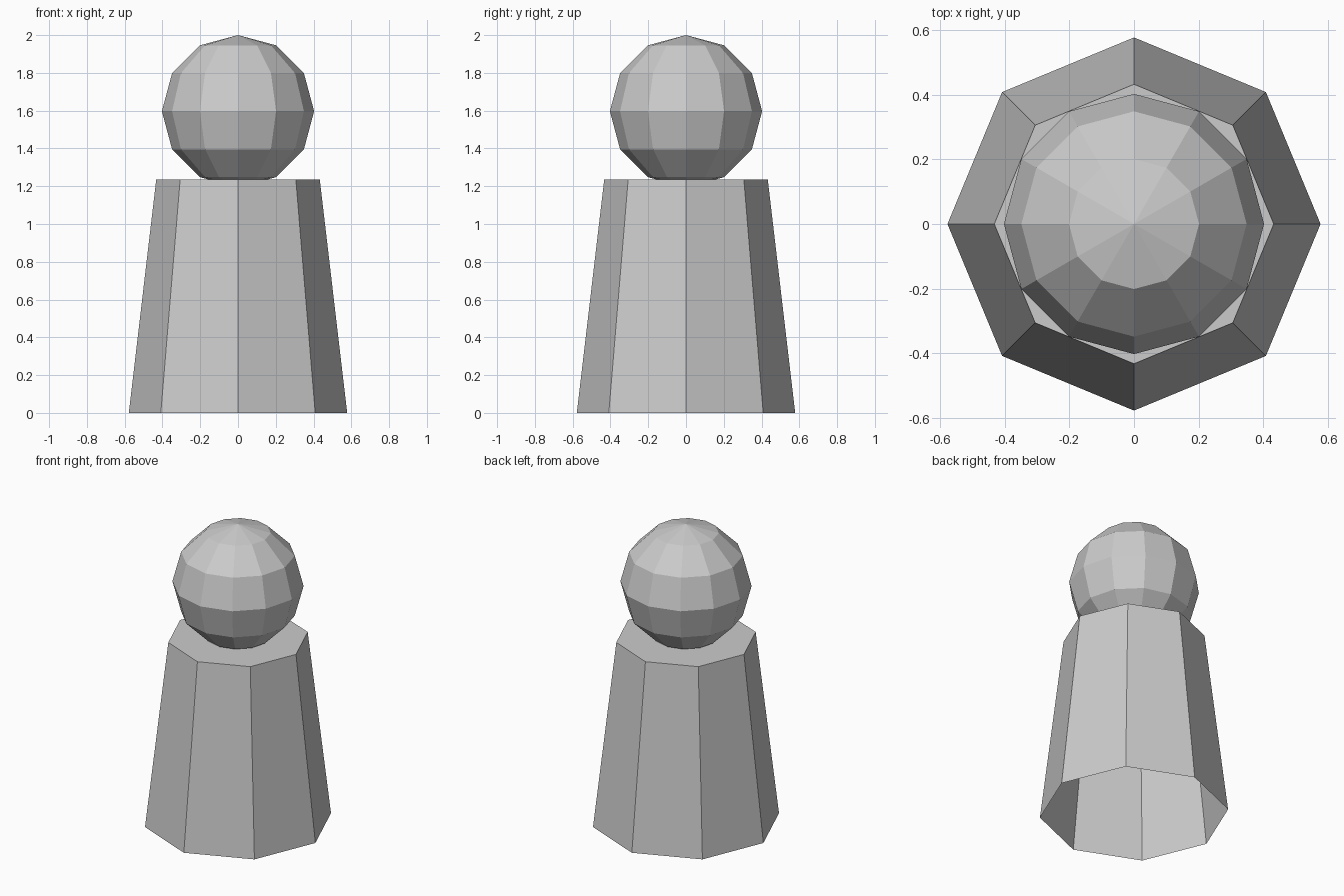
import bpy, bmesh
from mathutils import Matrix

default = bpy.data.objects.get("Cube")
if default:
    bpy.data.objects.remove(default, do_unlink=True)

# One plain grey for the whole piece
GREY = (0.6, 0.6, 0.6, 1.0)
grey = bpy.data.materials.new("plain_grey")
grey.use_nodes = True
grey.diffuse_color = GREY
grey.node_tree.nodes["Principled BSDF"].inputs["Base Color"].default_value = GREY


def add_part(name, bm):
    mesh = bpy.data.meshes.new(name)
    bm.to_mesh(mesh)
    bm.free()
    mesh.materials.append(grey)
    part = bpy.data.objects.new(name, mesh)
    bpy.context.collection.objects.link(part)
    return part


# Body: tapered octagon, closed on top and open underneath
BODY_HEIGHT = 1.235
bm = bmesh.new()
bmesh.ops.create_cone(bm, cap_ends=True, segments=8, radius1=0.578, radius2=0.433,
                      depth=BODY_HEIGHT,
                      matrix=Matrix.Translation((0, 0, BODY_HEIGHT / 2)))
bm.normal_update()
underside = [f for f in bm.faces if f.normal.z < -0.9]
bmesh.ops.delete(bm, geom=underside, context='FACES')
add_part("body", bm)

# Head: faceted ball sunk slightly into the top of the body
HEAD_RADIUS = 0.403
bm = bmesh.new()
bmesh.ops.create_uvsphere(bm, u_segments=12, v_segments=6, radius=HEAD_RADIUS,
                          matrix=Matrix.Translation((0, 0, 2 - HEAD_RADIUS)))
add_part("head", bm)
